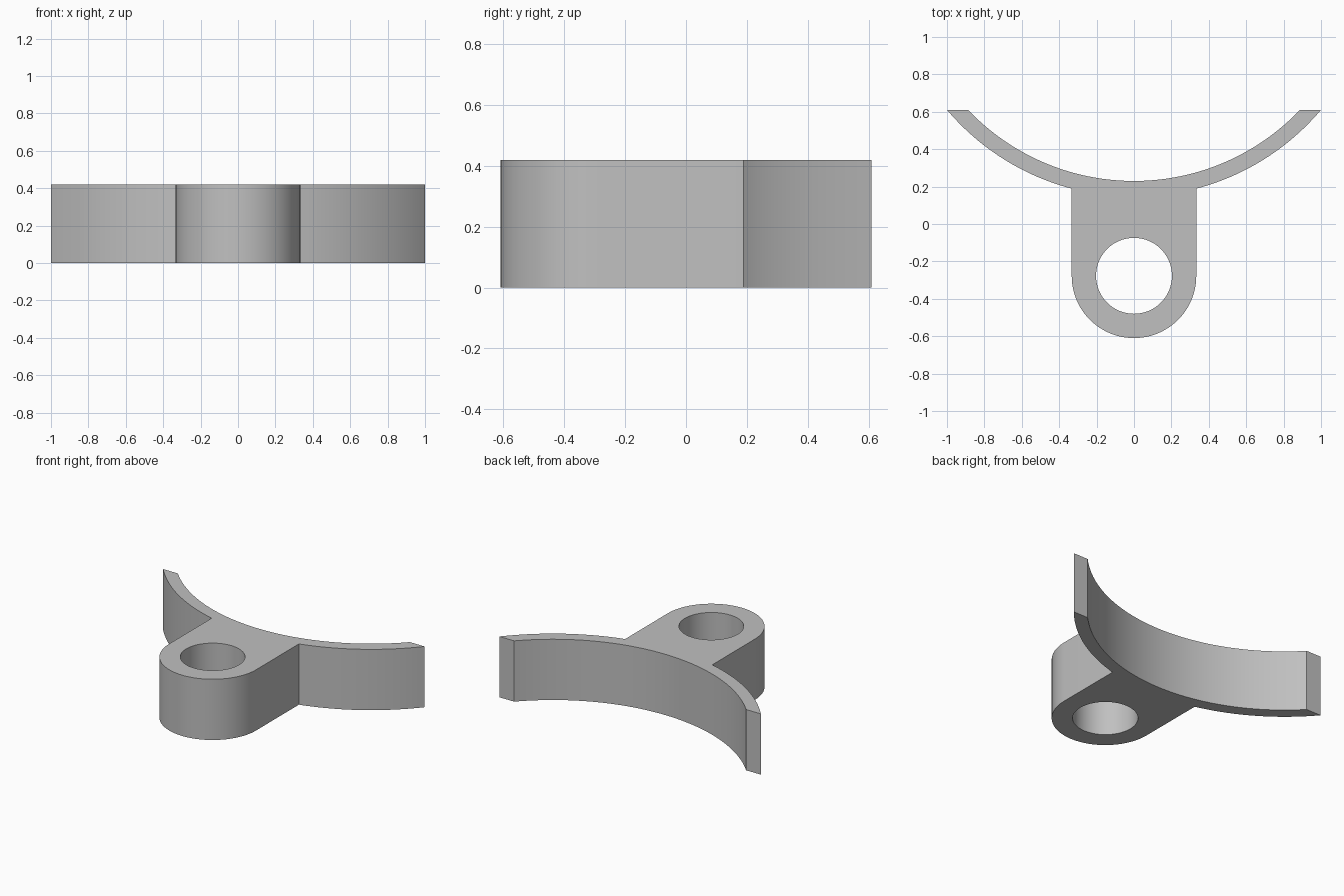
import bpy
import bmesh
import math

cube = bpy.data.objects.get("Cube")
if cube:
    bpy.data.objects.remove(cube, do_unlink=True)

HEIGHT = 0.42
BACK = 0.61                     # flat ends of the curved band
ARC_Y = 1.455                   # centre of the band's curvature
INNER, OUTER = 1.225, 1.309
BOSS_Y, BOSS_R, HOLE_R = -0.277, 0.333, 0.203


def arc(cy, radius, start, end, steps):
    """Points along an arc centred on x = 0, angles in radians."""
    angles = [start + (end - start) * i / steps for i in range(steps + 1)]
    return [(radius * math.cos(a), cy + radius * math.sin(a)) for a in angles]


def loop(bm, points):
    verts = [bm.verts.new((x, y, 0)) for x, y in points]
    return [bm.edges.new((v, verts[(i + 1) % len(verts)])) for i, v in enumerate(verts)]


grey = bpy.data.materials.new("plain_grey")
grey.use_nodes = True
grey.diffuse_color = (0.53, 0.53, 0.53, 1)
grey.node_tree.nodes["Principled BSDF"].inputs["Base Color"].default_value = grey.diffuse_color

# Outline: concave saddle, outer band on each side, rounded boss in front
down = -math.pi / 2
inner_end = math.asin((BACK - ARC_Y) / INNER)
outer_end = math.asin((BACK - ARC_Y) / OUTER)
joint = -math.acos(BOSS_R / OUTER)
right_band = arc(ARC_Y, OUTER, joint, outer_end, 24)
left_band = [(-x, y) for x, y in reversed(right_band)]
saddle = arc(ARC_Y, INNER, inner_end, 2 * down - inner_end, 64)
boss = arc(BOSS_Y, BOSS_R, 2 * down, 0, 48)
hole = arc(BOSS_Y, HOLE_R, 0, 2 * math.pi, 64)[:-1]

# Fill the outline around the hole and raise it to full height
bm = bmesh.new()
edges = loop(bm, right_band + saddle + left_band + boss) + loop(bm, hole)
bmesh.ops.triangle_fill(bm, edges=edges, use_beauty=True, normal=(0, 0, 1))
raised = bmesh.ops.extrude_face_region(bm, geom=bm.faces[:])
top = [g for g in raised["geom"] if isinstance(g, bmesh.types.BMVert)]
bmesh.ops.translate(bm, verts=top, vec=(0, 0, HEIGHT))
bmesh.ops.recalc_face_normals(bm, faces=bm.faces[:])

mesh = bpy.data.meshes.new("saddle_bracket")
bm.to_mesh(mesh)
bm.free()
mesh.materials.append(grey)
bracket = bpy.data.objects.new("saddle_bracket", mesh)
bpy.context.collection.objects.link(bracket)

# Smooth curved walls with crisp rims
bpy.ops.object.select_all(action="DESELECT")
bracket.select_set(True)
bpy.context.view_layer.objects.active = bracket
bpy.ops.object.shade_smooth_by_angle(angle=math.radians(30))
